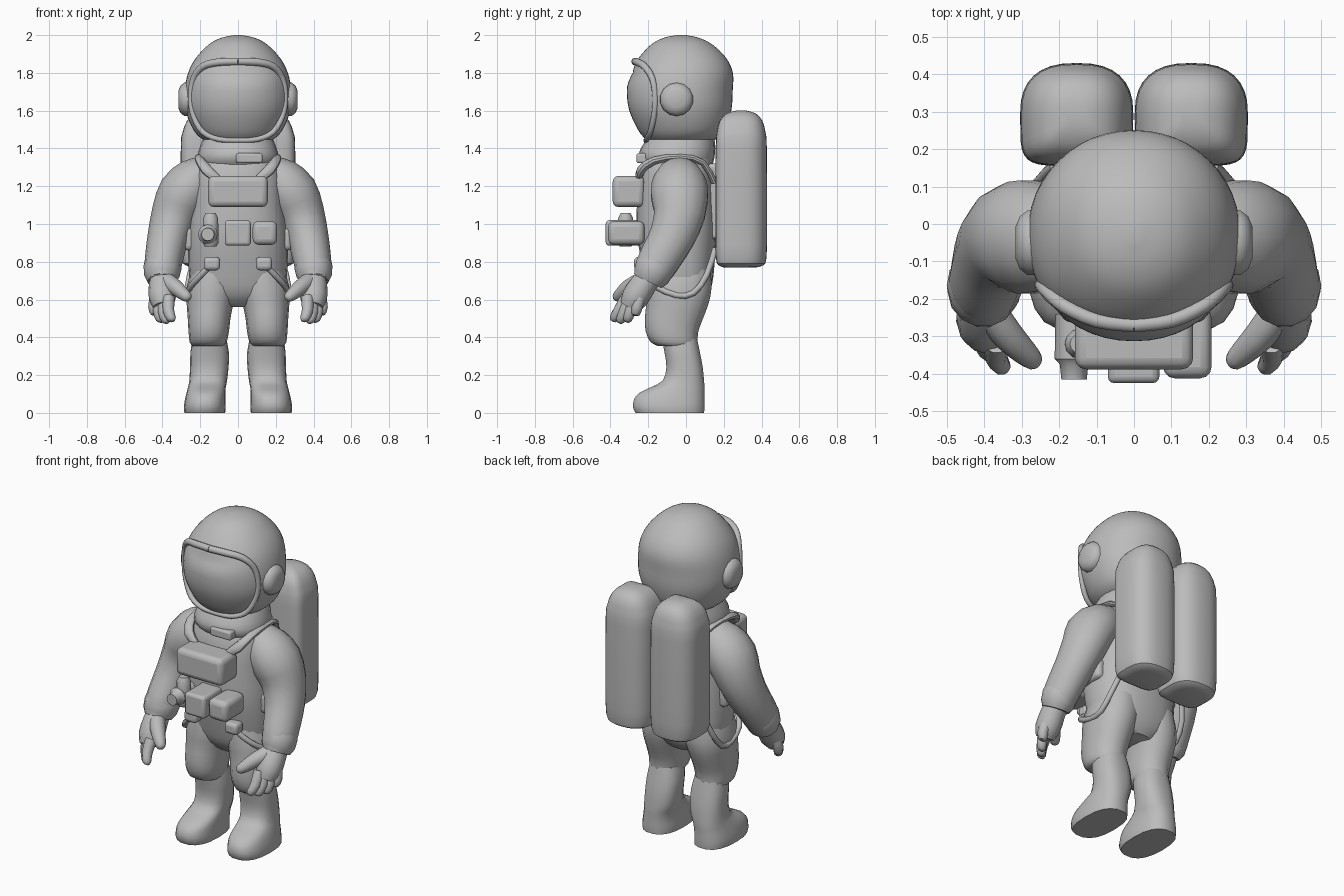
import bpy, bmesh, math
from mathutils import Vector

suit = bpy.data.materials.new("suit_grey")
suit.diffuse_color = (0.5, 0.5, 0.5, 1)


def finish(name, bm, mirror=False, bevel=0, angle=38):
    bmesh.ops.recalc_face_normals(bm, faces=bm.faces)
    me = bpy.data.meshes.new(name)
    bm.to_mesh(me)
    bm.free()
    ob = bpy.data.objects.new(name, me)
    bpy.context.collection.objects.link(ob)
    me.materials.append(suit)
    bpy.ops.object.select_all(action='DESELECT')
    ob.select_set(True)
    bpy.context.view_layer.objects.active = ob
    bpy.ops.object.shade_smooth_by_angle(angle=math.radians(angle))
    if bevel:
        m = ob.modifiers.new("bevel", 'BEVEL')
        m.width, m.segments = bevel, 3
    if mirror:
        ob.modifiers.new("mirror", 'MIRROR')
    return ob


def smooth_rows(rows, steps):
    """Catmull-Rom resampling of rows of numbers."""
    out = []
    for i in range(len(rows) - 1):
        a, b, c, d = (rows[max(i - 1, 0)], rows[i], rows[i + 1],
                      rows[min(i + 2, len(rows) - 1)])
        for s in range(steps):
            t = s / steps
            out.append([0.5 * (2*q + (r-p)*t + (2*p-5*q+4*r-w)*t*t + (3*q-p-3*r+w)*t**3)
                        for p, q, r, w in zip(a, b, c, d)])
    return out + [list(rows[-1])]


def skin(bm, rings):
    vs = [[bm.verts.new(p) for p in r] for r in rings]
    n = len(vs[0])
    for a, b in zip(vs, vs[1:]):
        for i in range(n):
            bm.faces.new((a[i], a[(i+1) % n], b[(i+1) % n], b[i]))
    bm.faces.new(vs[0])
    bm.faces.new(vs[-1])


def oval(n, power, front=None):
    """Unit superellipse; the front half may have its own squareness."""
    pts = []
    for i in range(n):
        a = 2 * math.pi * i / n
        c, s = math.cos(a), math.sin(a)
        k = 2 / (front if front and s < -1e-6 else power)
        pts.append((math.copysign(abs(c)**k, c), math.copysign(abs(s)**k, s)))
    return pts


def loft(name, rows, n=20, power=2.2, steps=2, mirror=False, shape=None, front=None):
    """Rows: height, centre x, half width, front y, back y."""
    bm = bmesh.new()
    skin(bm, [[(cx + rx*c, (yf+yb)/2 + (yb-yf)/2*s, z) for c, s in oval(n, power, front)]
              for z, cx, rx, yf, yb in smooth_rows(rows, steps)])
    if shape:
        for v in bm.verts:
            shape(v.co)
    return finish(name, bm, mirror)


def tube(name, rows, n=12, steps=2, ref=(0, 1, 0), flat=1, mirror=True):
    """Rows: x, y, z, radius along a path."""
    rows = smooth_rows(rows, steps)
    pts = [Vector(r[:3]) for r in rows]
    rings = []
    for i, r in enumerate(rows):
        t = (pts[min(i+1, len(pts)-1)] - pts[max(i-1, 0)]).normalized()
        u = t.cross(Vector(ref)).normalized()
        w = u.cross(t)
        rings.append([pts[i] + (u*c*flat + w*s)*r[3] for c, s in oval(n, 2)])
    bm = bmesh.new()
    skin(bm, rings)
    return finish(name, bm, mirror)


def box(name, x, y, z, bevel, mirror=False):
    bm = bmesh.new()
    bmesh.ops.create_cube(bm, size=1)
    for v in bm.verts:
        v.co = [(r[0]+r[1])/2 + k*(r[1]-r[0]) for r, k in zip((x, y, z), v.co)]
    return finish(name, bm, mirror, bevel)


# Helmet, with the upper front set back below the brim
def under_brim(co):
    if co.y < -.1 and abs(co.x) < .22:
        co.y += .018 * max(0, 1 - abs(co.z - 1.80)/.07) * (1 - (co.x/.22)**2)


loft("helmet", [(1.425, 0, .13, -.18, .10), (1.45, 0, .19, -.215, .16), (1.50, 0, .237, -.255, .21),
                (1.60, 0, .277, -.30, .24), (1.70, 0, .283, -.313, .247), (1.80, 0, .264, -.30, .248),
                (1.88, 0, .222, -.25, .212), (1.95, 0, .155, -.185, .14), (1.985, 0, .09, -.12, .07),
                (2.0, 0, .02, -.05, .0)], n=48, power=2.1, steps=4, shape=under_brim)
tube("visor_rim", [(0, -.212, 1.443, .014), (.10, -.208, 1.448, .014), (.185, -.19, 1.485, .015),
                   (.235, -.17, 1.57, .015), (.25, -.163, 1.67, .016), (.235, -.178, 1.77, .017),
                   (.185, -.22, 1.835, .019), (.10, -.258, 1.857, .02), (0, -.27, 1.86, .02)],
     n=10, steps=3)
tube("ear_cup", [(.24, -.05, 1.66, .09), (.285, -.05, 1.66, .088), (.305, -.05, 1.66, .072),
                 (.316, -.05, 1.66, .045)], steps=1, n=14)

# Torso and collar
loft("torso", [(.56, 0, .10, -.12, .08), (.60, 0, .18, -.165, .11), (.65, 0, .235, -.195, .13),
               (.72, 0, .258, -.215, .145), (.85, 0, .264, -.245, .155), (.97, 0, .26, -.262, .16),
               (1.10, 0, .245, -.26, .155), (1.22, 0, .24, -.25, .15), (1.30, 0, .225, -.235, .145),
               (1.36, 0, .20, -.21, .14), (1.42, 0, .17, -.18, .13)], n=24, power=2.4)
loft("collar", [(1.31, 0, .205, -.225, .14), (1.35, 0, .215, -.25, .15), (1.40, 0, .205, -.24, .155),
                (1.46, 0, .18, -.20, .15)], n=24, steps=2)
box("collar_plate", (-.01, .13), (-.262, -.2), (1.322, 1.375), .012)
box("side_pouch", (.22, .288), (-.13, .03), (.86, .98), .025, mirror=True)

# Legs, with trousers overlapping the boots
loft("trouser_leg", [(.76, .13, .115, -.20, .13), (.66, .138, .135, -.21, .135), (.58, .148, .124, -.21, .12),
                     (.50, .153, .113, -.218, .09), (.43, .155, .107, -.213, .065),
                     (.375, .158, .098, -.188, .06), (.355, .158, .085, -.15, .05)], n=16, mirror=True)
loft("boot", [(.40, .152, .088, -.13, .058), (.32, .15, .102, -.115, .075), (.24, .152, .102, -.105, .09),
              (.17, .158, .1, -.125, .097), (.135, .165, .1, -.19, .1), (.105, .17, .103, -.25, .1),
              (.07, .174, .107, -.278, .1), (.03, .176, .111, -.283, .1), (.0, .176, .108, -.27, .098)],
     n=18, power=2.5, mirror=True)

# Arms and cuffs
tube("sleeve", [(.15, -.03, 1.28, .10), (.215, -.035, 1.235, .138), (.285, -.035, 1.16, .155),
                (.335, -.035, 1.05, .138), (.37, -.075, .93, .122), (.388, -.125, .84, .114),
                (.40, -.17, .76, .106), (.403, -.20, .70, .085)], n=14, flat=.9)
tube("cuff", [(.395, -.15, .80, .1), (.40, -.165, .77, .106), (.403, -.185, .725, .099),
              (.403, -.20, .695, .08)], n=14, steps=1, flat=.95)

# Gloves: palm, four fingers and a thumb
tube("palm", [(.40, -.18, .74, .064), (.402, -.225, .68, .07), (.40, -.27, .61, .072),
              (.397, -.30, .56, .052)], n=12)
for i, tip in enumerate([(.35, -.39, .485), (.38, -.355, .475), (.41, -.315, .48), (.437, -.27, .515)]):
    base = Vector((.368 + .022*i, -.315 + .023*i, .61))
    tip = Vector(tip)
    mid = base.lerp(tip, .55) + Vector((.01, 0, 0))
    tube("finger_%d" % (i+1), [(*base, .034), (*mid, .03), (*base.lerp(tip, .9), .024), (*tip, .01)], n=10)
tube("thumb", [(.38, -.24, .70, .045), (.335, -.30, .668, .042), (.29, -.345, .63, .034),
               (.265, -.368, .61, .025), (.257, -.375, .603, .01)], n=12)

# Twin air tanks, flat towards the body, and their mount
loft("air_tank", [(.77, .153, .085, .20, .37), (.782, .153, .125, .172, .41), (.82, .153, .147, .158, .426),
                  (1.0, .153, .151, .155, .43), (1.40, .153, .15, .157, .428), (1.48, .153, .142, .162, .422),
                  (1.545, .153, .118, .178, .405), (1.585, .153, .078, .215, .37),
                  (1.60, .153, .03, .265, .32)], n=32, power=2.5, front=5, mirror=True)
box("tank_mount", (-.13, .13), (.11, .20), (.92, 1.32), .02)

# Chest unit and belt equipment
box("chest_unit", (-.158, .158), (-.388, -.22), (1.09, 1.255), .03)
box("belt_box", (-.07, .068), (-.425, -.24), (.885, 1.02), .018)
box("belt_pouch", (.078, .207), (-.412, -.22), (.89, 1.015), .03)
tube("valve_body", [(-.145, -.32, .88, .03), (-.145, -.32, .90, .042), (-.145, -.32, 1.03, .04),
                    (-.145, -.32, 1.058, .026)], steps=1, mirror=False)
tube("valve_knob", [(-.16, -.24, .945, .05), (-.16, -.36, .945, .052), (-.16, -.375, .945, .038),
                    (-.16, -.415, .945, .034)], steps=1, ref=(0, 0, 1), mirror=False)

# Harness straps
tube("shoulder_strap", [(.11, -.25, 1.24, .022), (.165, -.238, 1.285, .03), (.20, -.17, 1.335, .026),
                        (.207, -.03, 1.355, .02), (.19, .09, 1.325, .02), (.15, .15, 1.22, .02)],
     n=10, ref=(1, 0, 0), flat=.8)
tube("hip_strap", [(.125, -.25, .80, .014), (.19, -.222, .735, .016), (.25, -.16, .67, .016),
                   (.268, -.05, .622, .016), (.27, .04, .635, .016), (.255, .11, .73, .016),
                   (.21, .155, .87, .016)], n=10, ref=(1, 0, 0))
box("strap_buckle", (.095, .18), (-.275, -.2), (.755, .825), .02, mirror=True)
